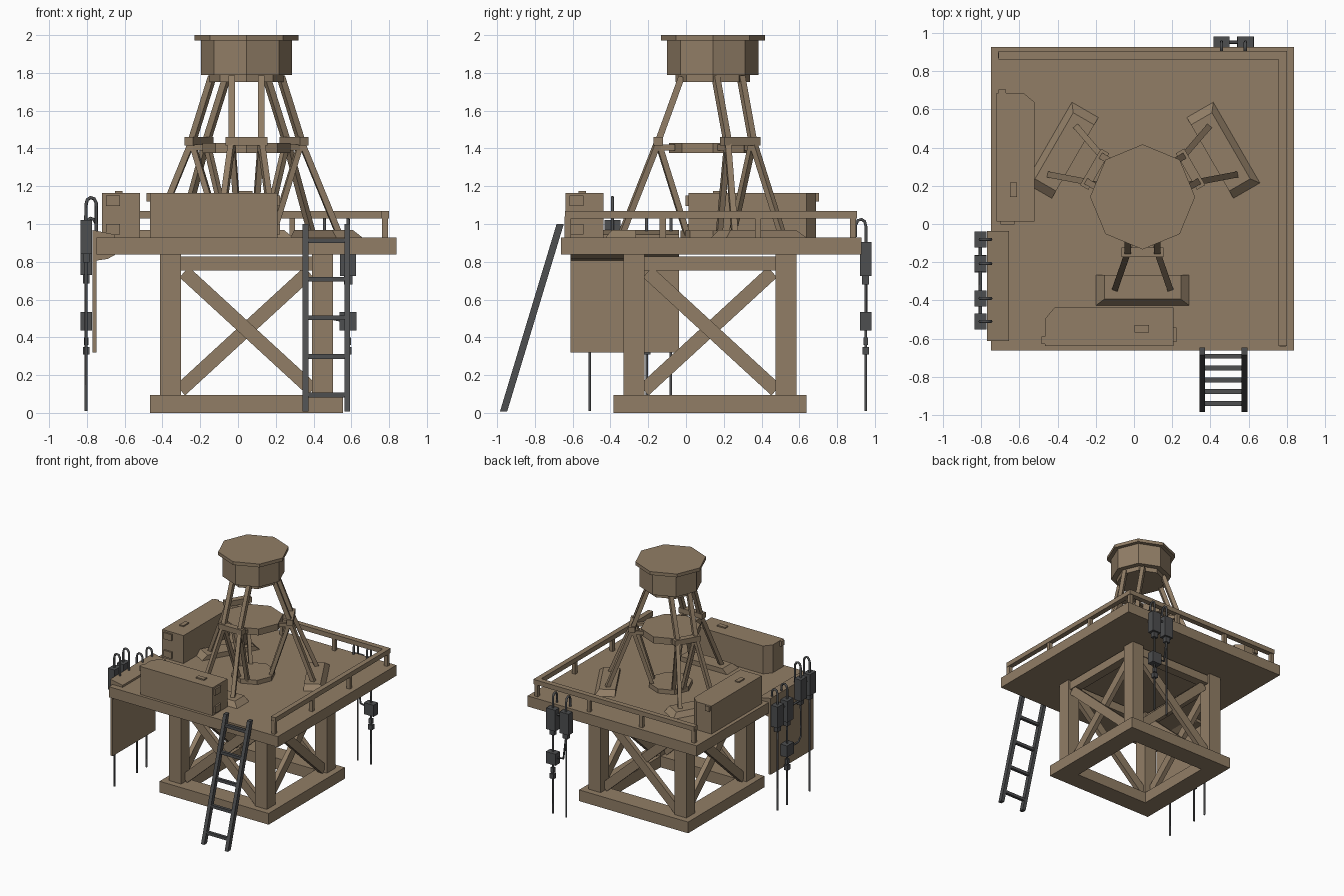
import bpy, bmesh, math
from mathutils import Vector, Matrix

if "Cube" in bpy.data.objects:
    bpy.data.objects.remove(bpy.data.objects["Cube"])


def material(name, rgb):
    m = bpy.data.materials.new(name)
    m.diffuse_color = (*rgb, 1)
    m.use_nodes = True
    m.node_tree.nodes["Principled BSDF"].inputs["Base Color"].default_value = m.diffuse_color
    return m


TAN = material("tan_paint", (0.285, 0.208, 0.133))
GREY = material("dark_metal", (0.075, 0.077, 0.08))


def finish(name, bm, mat):
    bmesh.ops.recalc_face_normals(bm, faces=bm.faces)
    me = bpy.data.meshes.new(name)
    bm.to_mesh(me)
    bm.free()
    me.materials.append(mat)
    ob = bpy.data.objects.new(name, me)
    bpy.context.collection.objects.link(ob)
    return ob


def hull(name, pts, mat=TAN):
    """Convex solid around a few points."""
    bm = bmesh.new()
    for p in pts:
        bm.verts.new(p)
    bmesh.ops.convex_hull(bm, input=bm.verts)
    bmesh.ops.dissolve_limit(bm, angle_limit=0.01, verts=bm.verts, edges=bm.edges)
    return finish(name, bm, mat)


def box(name, lo, hi, mat=TAN, f=lambda x, y, z: (x, y, z)):
    return hull(name, [f(x, y, z) for x in (lo[0], hi[0])
                       for y in (lo[1], hi[1]) for z in (lo[2], hi[2])], mat)


def beam(name, a, b, w, h, mat=TAN):
    """Rectangular bar between two points."""
    a, b = Vector(a), Vector(b)
    bm = bmesh.new()
    bmesh.ops.create_cube(bm, size=1)
    rot = (b - a).to_track_quat('Z', 'Y').to_matrix().to_4x4()
    bm.transform(Matrix.Translation((a + b) / 2) @ rot
                 @ Matrix.Diagonal((w, h, (b - a).length, 1)))
    return finish(name, bm, mat)


def octagon(name, c, r, z0, z1, mat=TAN):
    return hull(name, [(c[0] + r * math.cos(i * math.pi / 4),
                        c[1] + r * math.sin(i * math.pi / 4), z)
                       for i in range(8) for z in (z0, z1)], mat)


def pipe(name, pts, r, mat=GREY):
    cu = bpy.data.curves.new(name, 'CURVE')
    cu.dimensions = '3D'
    cu.bevel_depth, cu.bevel_resolution, cu.use_fill_caps = r, 1, True
    s = cu.splines.new('POLY')
    s.points.add(len(pts) - 1)
    for p, q in zip(s.points, pts):
        p.co = (*q, 1)
    cu.materials.append(mat)
    ob = bpy.data.objects.new(name, cu)
    bpy.context.collection.objects.link(ob)
    bpy.ops.object.select_all(action='DESELECT')
    ob.select_set(True)
    bpy.context.view_layer.objects.active = ob
    bpy.ops.object.convert(target='MESH')


# Deck
box("deck", (-0.75, -0.662, 0.838), (0.838, 0.928, 0.928))

# Support frame: base bars, legs, top beams and cross braces on four sides
CX, CY = 0.045, 0.127
for k in range(4):
    ca, sa = [(1, 0), (0, 1), (-1, 0), (0, -1)][k]
    f = lambda u, v, z: (CX + ca * u - sa * v, CY + sa * u + ca * v, z)
    box(f"base_bar_{k}", (-0.512, -0.512, 0), (0.512, -0.35, 0.095), f=f)
    box(f"leg_{k}", (-0.459, -0.459, 0.09), (-0.346, -0.346, 0.84), f=f)
    box(f"top_beam_{k}", (-0.35, -0.44, 0.755), (0.35, -0.365, 0.827), f=f)
    for s in (-1, 1):
        v = -0.402 + s * 0.012
        lo, hi = (s * -0.35, 0.12), (s * 0.33, 0.745)
        d = (Vector(hi) - Vector(lo)).normalized()
        n = Vector((-d.y, d.x)) * 0.037
        hull(f"cross_brace_{k}", [f(p[0] + t * n.x, v + e, p[1] + t * n.y)
                                  for p in (lo, hi) for t in (-1, 1) for e in (-0.02, 0.02)])

# Guard rails on the back and right edges
box("back_rail", (-0.71, 0.86, 1.03), (0.80, 0.905, 1.07))
box("right_rail", (0.757, -0.64, 1.03), (0.80, 0.87, 1.07))
for i in range(4):
    x, y = 0.78 - 0.492 * i, 0.883 - 0.503 * i
    if i:
        box("back_rail_post", (x - 0.015, 0.868, 0.92), (x + 0.015, 0.898, 1.04))
    box("right_rail_post", (0.763, y - 0.016, 0.92), (0.795, y + 0.016, 1.04))

# Tower: head, middle plate and pedestal
TC = (0.045, 0.142)
octagon("tower_cap", TC, 0.275, 1.972, 2.0)
octagon("tower_drum", TC, 0.242, 1.79, 1.975)
octagon("drum_underside", TC, 0.197, 1.752, 1.795)
octagon("middle_plate", TC, 0.232, 1.375, 1.43)
octagon("pedestal", TC, 0.17, 0.92, 0.965)

# Three strut groups with knee plates and wedge feet
for k, ang in enumerate((270, 30, 150)):
    c, s = math.cos(math.radians(ang)), math.sin(math.radians(ang))
    f = lambda r, t, z: (TC[0] + c * r - s * t, TC[1] + s * r + c * t, z)
    hull(f"foot_wedge_{k}", [f(0.408, t, 0.92) for t in (-0.253, 0.253)]
         + [f(0.575, t, 0.92) for t in (-0.253, 0.253)]
         + [f(r, t, 0.968) for r in (0.408, 0.535) for t in (-0.2, 0.2)])
    box(f"knee_plate_{k}", (0.265, -0.11, 1.415), (0.315, 0.11, 1.46), f=f)
    for t in (-1, 1):
        knee = f(0.29, t * 0.077, 1.435)
        box("knee_bracket", (0.2, t * 0.077 - 0.012, 1.39), (0.29, t * 0.077 + 0.012, 1.42), f=f)
        beam("upper_strut", knee, f(0.165, t * 0.077, 1.78), 0.034, 0.034)
        beam("outer_strut", knee, f(0.485, t * 0.145, 0.94), 0.032, 0.032)
        beam("inner_strut", knee, f(0.135, t * 0.04, 0.94), 0.03, 0.03)

# Two equipment cabinets, the second turned a quarter: u length, v width
for name, f in (("left_cabinet", lambda u, v, z: (-0.72 + v, 0.012 + u, z)),
                ("front_cabinet", lambda u, v, z: (0.208 - u, -0.638 + v, z))):
    outline = [(0, 0), (0.675, 0), (0.675, 0.14), (0.625, 0.2), (0, 0.2)]
    hull(name, [f(u, v, z) for u, v in outline for z in (0.925, 1.165)])
    box(name + "_top_knob", (0.13, 0.07, 1.16), (0.205, 0.108, 1.175), f=f)
    box(name + "_end_lip", (0.67, 0.01, 1.12), (0.692, 0.05, 1.163), f=f)
    for z in (0.945, 1.095):
        box(name + "_end_hatch", (-0.014, 0.02, z), (0.01, 0.095, z + 0.055), f=f)

# Hanging sheet clamped over the left deck edge
Y0, Y1 = -0.612, -0.037
box("hanging_sheet", (-0.77, Y0, 0.32), (-0.748, Y1, 0.96))
hull("sheet_top_clamp", [(x, y, z) for y in (Y0, Y1) for x, z in
                         ((-0.77, 0.925), (-0.77, 0.968), (-0.70, 0.95), (-0.655, 0.945), (-0.655, 0.925))])
hull("sheet_lower_clamp", [(x, y, z) for y in (Y0, Y1) for x, z in
                           ((-0.76, 0.84), (-0.76, 0.805), (-0.69, 0.815), (-0.645, 0.84))])


# Hung metal gear: o is the distance outward from the deck edge, p runs along it
def gear(name, f, p, top, drop, low_box):
    hz = top + 0.12
    pipe(name + "_hook", [f(-0.02, p, 0.93 if top < 0.95 else 0.96), f(-0.02, p, hz - 0.03),
                          f(-0.008, p, hz - 0.006), f(0.012, p, hz), f(0.028, p, hz - 0.012),
                          f(0.035, p, hz - 0.04), f(0.035, p, top - 0.02)], 0.009)
    box(name + "_box", (0.003, p - 0.042, top - 0.18), (0.065, p + 0.042, top), GREY, f)
    box(name + "_box_neck", (0.015, p - 0.022, top - 0.225), (0.051, p + 0.022, top - 0.17), GREY, f)
    if drop:
        pipe(name + "_drop_pipe", [f(0.034, p, top - 0.2), f(0.034, p, 0.01)], 0.008)
    if low_box:
        box(name + "_lower_box", (0.003, p - 0.045, 0.435), (0.065, p + 0.045, 0.533), GREY, f)
        box(name + "_fitting", (0.017, p - 0.019, 0.308), (0.051, p + 0.019, 0.35), GREY, f)
        box(name + "_fitting_cap", (0.022, p - 0.014, 0.36), (0.046, p + 0.014, 0.4), GREY, f)


left = lambda o, p, z: (-0.77 - o, p, z)
back = lambda o, p, z: (p, 0.918 + o, z)
gear("left_gear_a", left, -0.08, 0.91, True, False)
gear("left_gear_b", left, -0.208, 0.91, True, True)
gear("left_gear_c", left, -0.39, 1.02, False, False)
gear("left_gear_d", left, -0.51, 1.02, True, False)
gear("back_gear_a", back, 0.458, 0.905, True, False)
gear("back_gear_b", back, 0.583, 0.905, True, True)

# Connecting pipes between neighbouring gear boxes
for f, p, q, z in ((left, -0.08, -0.208, 0.86), (left, -0.208, -0.39, 0.83),
                   (left, -0.39, -0.51, 0.96), (back, 0.458, 0.583, 0.86)):
    pipe("link_pipe", [f(0.034, p, z), f(0.034, q, z)], 0.009)
pipe("left_loop_pipe", [left(0.034, -0.39, 0.83), left(0.034, -0.39, 0.52),
                        left(0.034, -0.36, 0.485), left(0.034, -0.21, 0.485)], 0.008)
pipe("back_loop_pipe", [back(0.034, 0.458, 0.7), back(0.034, 0.485, 0.5),
                        back(0.034, 0.57, 0.485)], 0.008)

# Leaning ladder
ladder_y = lambda z: -0.968 + 0.302 * z
for x in (0.357, 0.579):
    hull("ladder_rail", [(x + e, ladder_y(z) + d, z) for e in (-0.015, 0.015)
                         for d in (-0.019, 0.019) for z in (0.008, 1.0)], GREY)
for i in range(5):
    z = 0.095 + 0.204 * i
    beam("ladder_rung", (0.357, ladder_y(z), z), (0.579, ladder_y(z), z), 0.025, 0.025, GREY)
